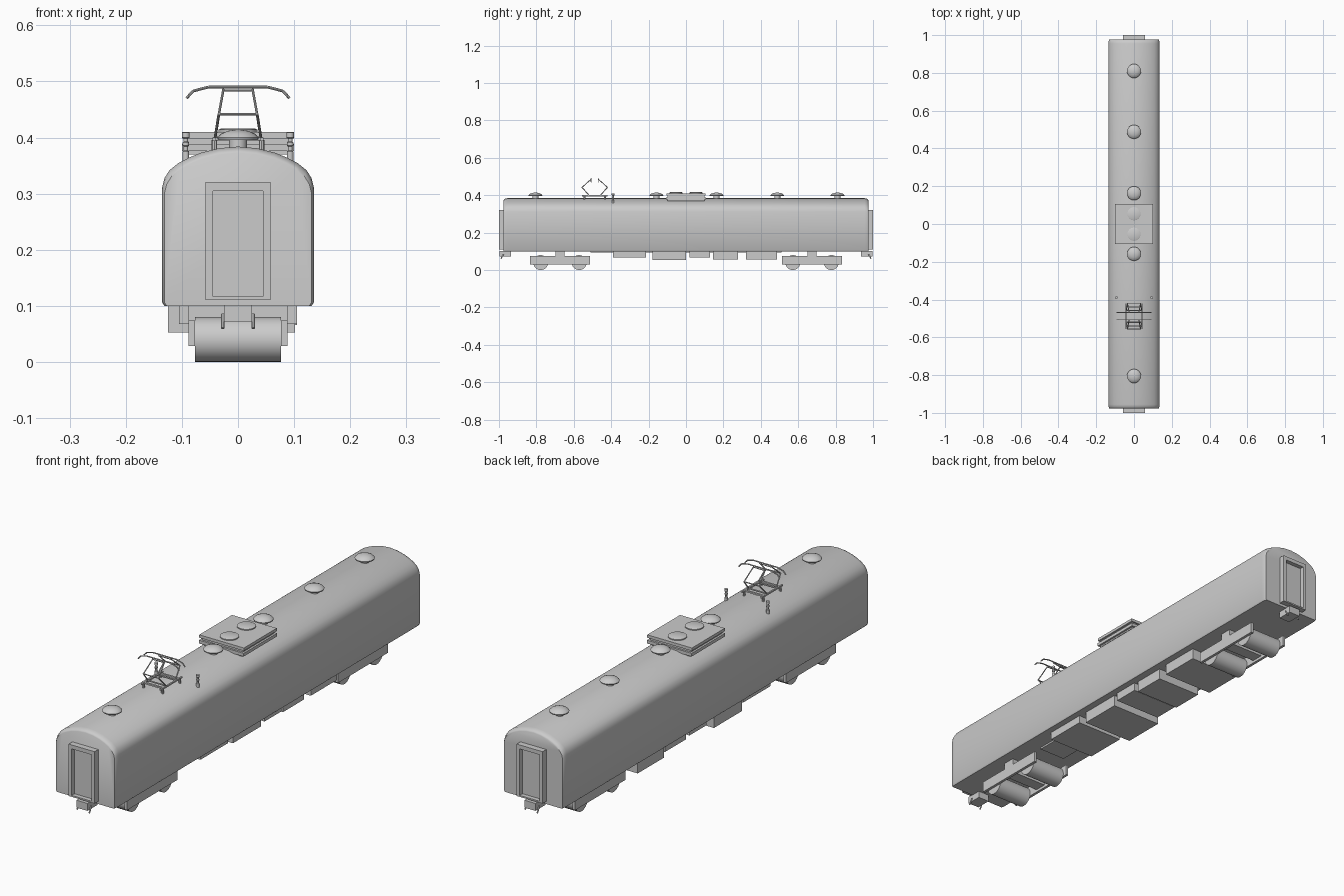
import bpy, bmesh, math
from mathutils import Vector

if "Cube" in bpy.data.objects:
    bpy.data.objects.remove(bpy.data.objects["Cube"])


def finish(bm, name, smooth=None):
    bmesh.ops.recalc_face_normals(bm, faces=bm.faces)
    me = bpy.data.meshes.new(name)
    bm.to_mesh(me)
    bm.free()
    ob = bpy.data.objects.new(name, me)
    bpy.context.collection.objects.link(ob)
    if smooth:
        bpy.ops.object.select_all(action='DESELECT')
        ob.select_set(True)
        bpy.context.view_layer.objects.active = ob
        bpy.ops.object.shade_smooth_by_angle(angle=math.radians(smooth))
    return ob


def add_box(bm, x0, x1, y0, y1, z0, z1):
    vs = bmesh.ops.create_cube(bm, size=1)['verts']
    for v in vs:
        v.co = Vector(((x0 + x1) / 2 + v.co.x * (x1 - x0),
                       (y0 + y1) / 2 + v.co.y * (y1 - y0),
                       (z0 + z1) / 2 + v.co.z * (z1 - z0)))


def add_rod(bm, a, b, r, n=8):
    a, b = Vector(a), Vector(b)
    d = b - a
    vs = bmesh.ops.create_cone(bm, cap_ends=True, segments=n, radius1=r, radius2=r, depth=d.length)['verts']
    q = Vector((0, 0, 1)).rotation_difference(d)
    for v in vs:
        v.co = q @ v.co + (a + b) / 2


def add_lathe(bm, profile, x, y, n=20):
    rings = [[bm.verts.new((x + r * math.cos(i * math.tau / n), y + r * math.sin(i * math.tau / n), z))
              for i in range(n)] for r, z in profile]
    for a, b in zip(rings, rings[1:]):
        for i in range(n):
            bm.faces.new((a[i], a[(i + 1) % n], b[(i + 1) % n], b[i]))
    bm.faces.new(rings[0])
    bm.faces.new(rings[-1])


def box(name, *dims):
    bm = bmesh.new()
    add_box(bm, *dims)
    return finish(bm, name)


# Carriage body: arched section lofted along y with rounded roof ends
half = [(0.131, 0.1), (0.135, 0.106), (0.135, 0.312), (0.131, 0.328), (0.122, 0.342), (0.107, 0.354),
        (0.088, 0.364), (0.066, 0.373), (0.034, 0.381)]
section = half + [(0, 0.384)] + [(-x, z) for x, z in reversed(half)]
bm = bmesh.new()
loops = []
for y, t in ((-0.976, 1), (-0.973, 0.6), (-0.966, 0.25), (-0.955, 0), (0.955, 0), (0.966, 0.25), (0.973, 0.6), (0.976, 1)):
    loops.append([bm.verts.new((x * (1 - 0.03 * t), y, z - 0.011 * t * (z > 0.2))) for x, z in section])
for a, b in zip(loops, loops[1:]):
    for i in range(len(section)):
        j = (i + 1) % len(section)
        bm.faces.new((a[i], a[j], b[j], b[i]))
bm.faces.new(loops[0])
bm.faces.new(loops[-1])
finish(bm, "carriage_body", 35)

for s, end in ((-1, "front"), (1, "rear")):
    # Gangway frame with recessed door
    bm = bmesh.new()
    ys = sorted((s * 0.97, s * 1.0))
    for x0, x1, z0, z1 in ((-0.058, -0.0445, 0.111, 0.321), (0.0445, 0.058, 0.111, 0.321),
                           (-0.0445, 0.0445, 0.305, 0.321), (-0.0445, 0.0445, 0.111, 0.117)):
        add_box(bm, x0, x1, *ys, z0, z1)
    finish(bm, end + "_gangway_frame")
    box(end + "_gangway_door", -0.0445, 0.0445, *sorted((s * 0.97, s * 0.982)), 0.117, 0.305)

    # Coupler with two hanging hoses
    bm = bmesh.new()
    add_box(bm, -0.025, 0.025, *sorted((s * 0.935, s * 0.998)), 0.072, 0.102)
    for x in (-0.027, 0.027):
        add_rod(bm, (x, s * 0.975, 0.085), (x, s * 0.99, 0.06), 0.003)
    finish(bm, end + "_coupler")

    # Bogie frame
    c = s * 0.674
    bm = bmesh.new()
    for k in (-1, 1):
        add_box(bm, *sorted((k * 0.077, k * 0.088)), c - 0.16, c + 0.16, 0.029, 0.074)
    add_box(bm, -0.078, 0.078, c - 0.025, c + 0.025, 0.04, 0.075)
    add_box(bm, -0.088, 0.088, c - 0.025, c + 0.025, 0.074, 0.102)
    finish(bm, end + "_bogie_frame")

    # Wheelsets
    bm = bmesh.new()
    for k in (-0.103, 0.103):
        add_rod(bm, (-0.077, c + k, 0.04), (0.077, c + k, 0.04), 0.04, 24)
    finish(bm, end + "_wheelsets", 35)

# Underfloor equipment
box("underfloor_plate", -0.06, 0.06, -0.51, 0.51, 0.093, 0.101)
for i, (x0, x1, y0, y1, z) in enumerate(((-0.105, 0.105, -0.39, -0.214, 0.068), (-0.125, 0.102, -0.178, 0.0, 0.053),
                                         (-0.105, 0.105, 0.02, 0.128, 0.066), (-0.1, 0.1, 0.144, 0.278, 0.055),
                                         (-0.125, 0.102, 0.32, 0.487, 0.055))):
    box("underfloor_box_%d" % i, x0, x1, y0, y1, z, 0.102)

# Domed roof ventilators
for i, y in enumerate((-0.805, -0.158, 0.163, 0.488, 0.81)):
    bm = bmesh.new()
    add_lathe(bm, [(0.016, 0.375), (0.016, 0.396), (0.036, 0.396), (0.037, 0.4), (0.03, 0.407),
                   (0.018, 0.412), (0.004, 0.414)], 0, y, 24)
    finish(bm, "roof_ventilator_%d" % i, 40)

# Roof cooling unit: stacked slabs with two fan covers
bm = bmesh.new()
add_box(bm, -0.1, 0.1, -0.107, 0.107, 0.376, 0.389)
add_box(bm, -0.092, 0.092, -0.099, 0.099, 0.37, 0.4)
add_box(bm, -0.1, 0.1, -0.105, 0.105, 0.398, 0.41)
finish(bm, "cooling_unit")
bm = bmesh.new()
for y in (-0.054, 0.054):
    add_lathe(bm, [(0.035, 0.408), (0.035, 0.414), (0.031, 0.416)], 0, y, 24)
finish(bm, "cooling_fan_covers", 40)

# Roof insulators
bm = bmesh.new()
for x in (-0.093, 0.093):
    add_lathe(bm, [(0.006, 0.355), (0.006, 0.375), (0.004, 0.377), (0.004, 0.384), (0.006, 0.386), (0.006, 0.391),
                   (0.004, 0.393), (0.004, 0.398), (0.007, 0.4), (0.007, 0.409)], x, -0.39, 12)
finish(bm, "roof_insulators", 40)

# Pantograph base with feet
PY = -0.488
bm = bmesh.new()
for k in (-1, 1):
    add_box(bm, *sorted((k * 0.039, k * 0.045)), PY - 0.068, PY + 0.068, 0.394, 0.4)
    add_box(bm, -0.045, 0.045, PY + k * 0.05 - 0.004, PY + k * 0.05 + 0.004, 0.394, 0.4)
    for y in (-0.055, 0.055):
        add_rod(bm, (k * 0.042, PY + y, 0.375), (k * 0.042, PY + y, 0.396), 0.005)
finish(bm, "pantograph_base")

# Pantograph diamond arms and collector bars
bm = bmesh.new()
for s in (-1, 1):
    for k in (-1, 1):
        add_rod(bm, (k * 0.041, PY + s * 0.03, 0.399), (k * 0.034, PY + s * 0.068, 0.442), 0.0025)
        add_rod(bm, (k * 0.034, PY + s * 0.068, 0.442), (k * 0.026, PY + s * 0.019, 0.486), 0.0022)
    add_rod(bm, (-0.036, PY + s * 0.068, 0.442), (0.036, PY + s * 0.068, 0.442), 0.0022)
    add_rod(bm, (-0.041, PY + s * 0.03, 0.399), (0.041, PY + s * 0.03, 0.399), 0.003)
    add_rod(bm, (-0.028, PY + s * 0.019, 0.484), (0.028, PY + s * 0.019, 0.484), 0.002)
    pts = [(-0.092, 0.47), (-0.08, 0.483), (-0.053, 0.49), (0.053, 0.49), (0.08, 0.483), (0.092, 0.47)]
    for (x0, z0), (x1, z1) in zip(pts, pts[1:]):
        add_rod(bm, (x0, PY + s * 0.019, z0), (x1, PY + s * 0.019, z1), 0.0025)
finish(bm, "pantograph_arms")
